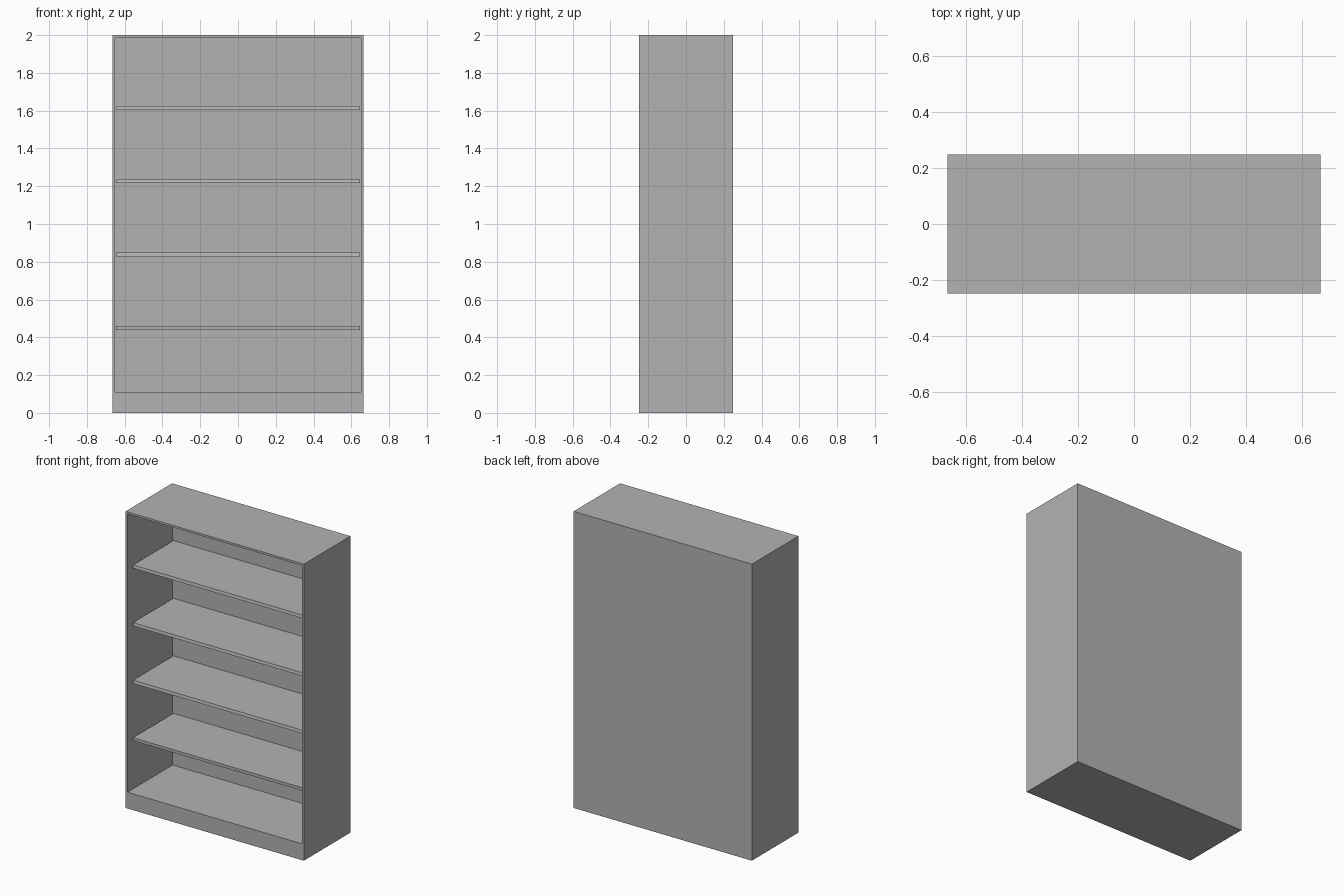
import bpy
import bmesh

old = bpy.data.objects.get("Cube")
if old:
    bpy.data.objects.remove(old, do_unlink=True)

W, D, H = 1.33, 0.495, 2.0      # overall size
PANEL, BACK, PLINTH = 0.02, 0.015, 0.11

grey = bpy.data.materials.new("plain grey")
grey.use_nodes = True
colour = (0.45, 0.45, 0.45, 1)
grey.diffuse_color = colour
grey.node_tree.nodes["Principled BSDF"].inputs["Base Color"].default_value = colour


def box(bm, lo, hi):
    """Add an axis-aligned box between two corners."""
    made = bmesh.ops.create_cube(bm, size=1)["verts"]
    for v in made:
        for i in range(3):
            v.co[i] = hi[i] if v.co[i] > 0 else lo[i]
    return made


def finish(name, bm):
    bmesh.ops.recalc_face_normals(bm, faces=bm.faces)
    mesh = bpy.data.meshes.new(name)
    bm.to_mesh(mesh)
    bm.free()
    mesh.materials.append(grey)
    obj = bpy.data.objects.new(name, mesh)
    bpy.context.collection.objects.link(obj)


# Carcass: solid block with the front opened up into a recess above the plinth
bm = bmesh.new()
box(bm, (-W / 2, -D / 2, 0), (W / 2, D / 2, H))
bm.normal_update()
front = min(bm.faces, key=lambda f: f.calc_center_median().y)
bmesh.ops.inset_individual(bm, faces=[front], thickness=PANEL)
for v in front.verts:
    if v.co.z < H / 2:
        v.co.z = PLINTH
recess = bmesh.ops.extrude_discrete_faces(bm, faces=[front])["faces"][0]
for v in recess.verts:
    v.co.y = D / 2 - BACK
finish("bookcase_carcass", bm)

# Shelves: set back from the front; the upper three have a slightly sloped lip
inner = W / 2 - PANEL
for n, z in enumerate((0.44, 0.828, 1.216, 1.605)):
    bm = bmesh.new()
    verts = box(bm, (-inner, -D / 2 + 0.05, z), (inner, D / 2 - BACK, z + PANEL))
    for v in verts:
        if n and v.co.y < 0 and v.co.z < z + PANEL / 2:
            v.co.y -= 0.004
    finish(f"shelf_{n + 1}", bm)
